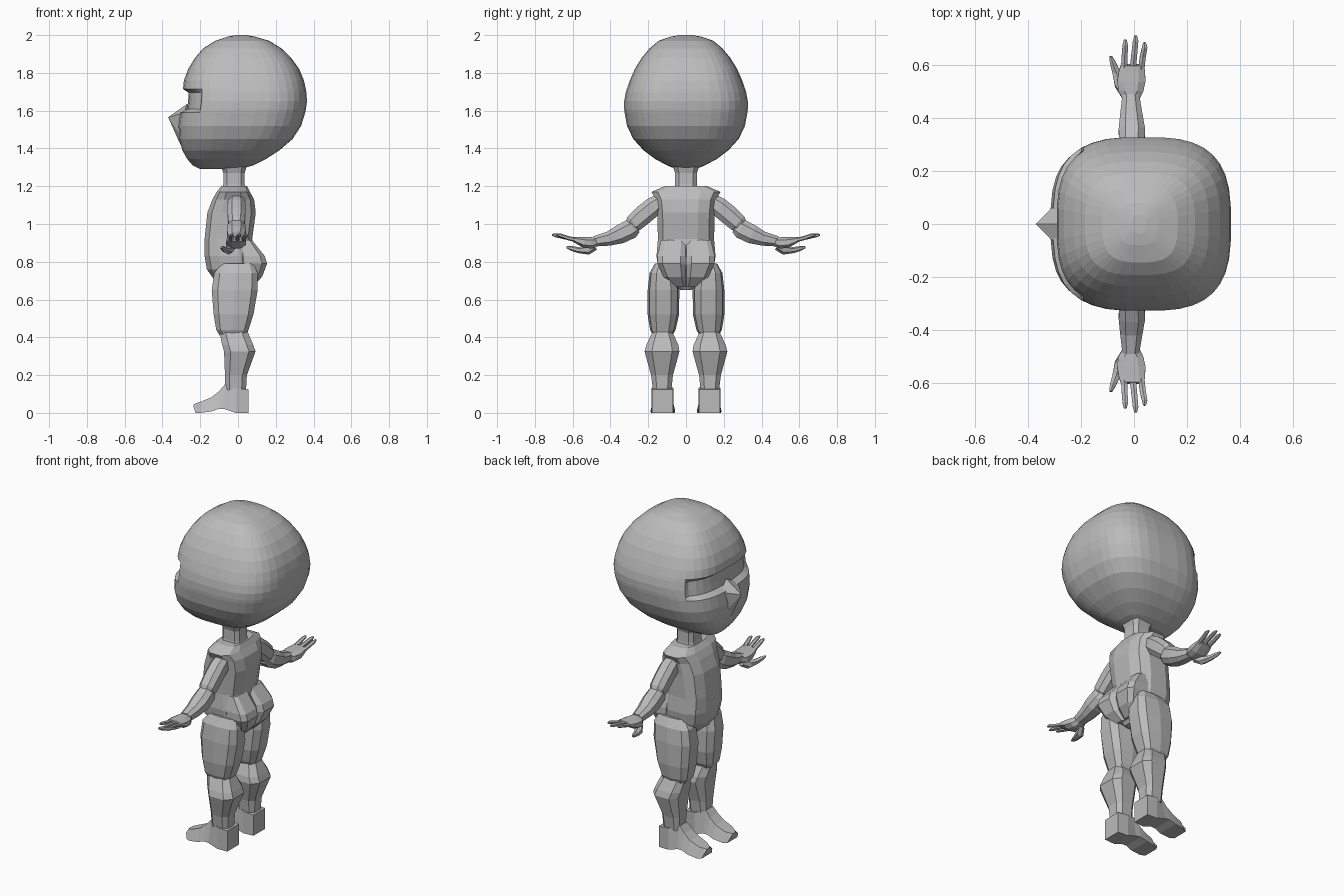
import bpy, bmesh, math
from mathutils import Vector

grey = bpy.data.materials.new("plain grey")
grey.diffuse_color = (0.5, 0.5, 0.5, 1)


def finish(name, bm, mirror=False):
    bmesh.ops.recalc_face_normals(bm, faces=bm.faces)
    me = bpy.data.meshes.new(name)
    bm.to_mesh(me)
    bm.free()
    me.materials.append(grey)
    ob = bpy.data.objects.new(name, me)
    bpy.context.collection.objects.link(ob)
    if mirror:
        m = ob.modifiers.new("Mirror", 'MIRROR')
        m.use_axis = (False, True, False)
        m.use_mirror_merge = False
    return ob


def superellipse(n, power):
    """Unit outline with n points, squarer as power grows."""
    out = []
    for i in range(n):
        t = 2 * math.pi * (i + 0.5) / n
        c, s = math.cos(t), math.sin(t)
        out.append((math.copysign(abs(c) ** (2 / power), c),
                    math.copysign(abs(s) ** (2 / power), s)))
    return out


def loft(rings):
    bm = bmesh.new()
    rows = [[bm.verts.new(p) for p in r] for r in rings]
    n = len(rows[0])
    for a, b in zip(rows, rows[1:]):
        for i in range(n):
            j = (i + 1) % n
            bm.faces.new((a[i], a[j], b[j], b[i]))
    bm.faces.new(rows[0][::-1])
    bm.faces.new(rows[-1])
    return bm


def stack(stations, n=8, power=2.8):
    """Horizontal rings from (z, x0, x1, y0, y1)."""
    shape = superellipse(n, power)
    return loft([[((x0 + x1) / 2 + u * (x1 - x0) / 2,
                   (y0 + y1) / 2 + v * (y1 - y0) / 2, z) for u, v in shape]
                 for z, x0, x1, y0, y1 in stations])


def tube(stations, n=8, power=2.5):
    """Rings along a path from (x, y, z, radius in x, radius across)."""
    shape = superellipse(n, power)
    pts = [Vector(s[:3]) for s in stations]
    rings = []
    for i, s in enumerate(stations):
        d = pts[min(i + 1, len(pts) - 1)] - pts[max(i - 1, 0)]
        across = Vector((0, -d.z, d.y)).normalized()
        rings.append([pts[i] + Vector((u * s[3], 0, 0)) + across * v * s[4]
                      for u, v in shape])
    return loft(rings)


# head: large rounded-square loft with a sunken eye band
head = [(1.29, -.20, .01, .05), (1.31, -.24, .08, .10), (1.345, -.27, .15, .165),
        (1.39, -.295, .22, .225), (1.45, -.312, .29, .28), (1.52, -.315, .335, .313),
        (1.59, -.305, .357, .326), (1.61, -.30, .361, .328), (1.65, -.295, .366, .328),
        (1.695, -.292, .363, .32), (1.715, -.292, .36, .314), (1.76, -.287, .35, .298),
        (1.82, -.265, .325, .272), (1.88, -.228, .282, .235), (1.93, -.185, .23, .193),
        (1.97, -.12, .165, .145), (1.992, -.055, .09, .08), (2.0, -.01, .045, .035)]
bm = stack([(z, a, b, -h, h) for z, a, b, h in head], 36, 3.0)
for v in bm.verts:
    if 1.60 < v.co.z < 1.70 and v.co.x < -0.20 and abs(v.co.y) < 0.27:
        v.co.x += 0.03
finish("head", bm)

# nose: faceted wedge
bm = bmesh.new()
for p in ((-.37, 0, 1.565), (-.27, 0, 1.635), (-.285, .085, 1.59), (-.285, -.085, 1.59),
          (-.305, 0, 1.42), (-.305, .05, 1.47), (-.305, -.05, 1.47), (-.2, 0, 1.55)):
    bm.verts.new(p)
bmesh.ops.convex_hull(bm, input=bm.verts)
finish("nose", bm)

# neck
finish("neck", stack([(1.16, -.095, .05, -.07, .07), (1.21, -.08, .038, -.06, .06),
                      (1.27, -.08, .038, -.06, .06), (1.31, -.095, .05, -.075, .075)], 8, 4))

# torso
torso = [(.65, -.06, .05, .03), (.70, -.125, .09, .095), (.76, -.168, .10, .15),
         (.83, -.18, .09, .16), (.92, -.18, .078, .152), (1.06, -.165, .097, .156),
         (1.13, -.138, .088, .165), (1.17, -.115, .065, .187), (1.20, -.09, .05, .115)]
finish("torso", stack([(z, a, b, -h, h) for z, a, b, h in torso], 12, 3))

# buttocks
finish("buttock", stack([(.67, 0, .08, 0, .07), (.72, 0, .13, 0, .12), (.79, 0, .157, 0, .155),
                         (.83, 0, .145, 0, .155), (.915, 0, .075, 0, .135)], 8, 4), True)

# legs
finish("thigh", stack([(.41, -.10, .05, .072, .175), (.44, -.118, .058, .055, .19),
                       (.52, -.132, .085, .037, .203), (.65, -.143, .108, .035, .203),
                       (.74, -.13, .108, .05, .193), (.79, -.09, .085, .07, .165)],
                      10, 3.2), True)
finish("shin", stack([(.12, -.07, .045, .075, .177), (.20, -.072, .05, .066, .188),
                      (.325, -.078, .097, .03, .224), (.36, -.088, .085, .036, .214),
                      (.43, -.102, .055, .07, .18)], 8, 3.2), True)

# foot: four-cornered sections from heel to toe (x, bottom, top, y0, y1)
foot = [(.055, 0, .125, .07, .18), (-.01, 0, .13, .065, .183), (-.07, .02, .15, .065, .183),
        (-.10, .022, .115, .06, .185), (-.14, .008, .083, .057, .188),
        (-.20, 0, .058, .06, .185), (-.225, 0, .05, .075, .17), (-.235, .03, .045, .085, .16)]
finish("foot", loft([[(x, a, lo), (x, b, lo), (x, b - .025 * (x < -.05), hi),
                      (x, a + .025 * (x < -.05), hi)] for x, lo, hi, a, b in foot]), True)

# arms
finish("upper_arm", tube([(-.008, .135, 1.12, .045, .045), (-.008, .175, 1.09, .05, .055),
                          (-.008, .23, 1.045, .05, .056), (-.008, .275, 1.005, .048, .052),
                          (-.008, .295, .985, .036, .038)]), True)
finish("forearm", tube([(-.008, .265, .99, .038, .04), (-.008, .29, .975, .05, .055),
                        (-.008, .35, .945, .053, .053), (-.01, .41, .922, .045, .04),
                        (-.012, .485, .908, .034, .029)]), True)

# hand: palm, three fingers and thumb
finish("palm", tube([(-.012, .465, .906, .03, .024), (-.012, .50, .90, .05, .032),
                     (-.01, .54, .903, .057, .03), (-.008, .58, .914, .052, .018),
                     (-.006, .60, .92, .046, .012)]), True)
for i, (x0, x1, tip) in enumerate(((-.038, -.033, .695), (-.006, .006, .71), (.026, .04, .685))):
    finish("finger_%d" % (i + 1),
           tube([(x0, .57, .912, .014, .012), ((x0 + x1) / 2, .63, .927, .013, .011),
                 (x1, tip - .02, .94, .012, .01), (x1, tip, .943, .006, .005)], 6, 2), True)
finish("thumb", tube([(-.03, .485, .885, .02, .025), (-.05, .52, .862, .025, .025),
                      (-.066, .57, .862, .018, .016), (-.08, .61, .872, .013, .012),
                      (-.087, .632, .878, .006, .006)], 6, 2), True)
